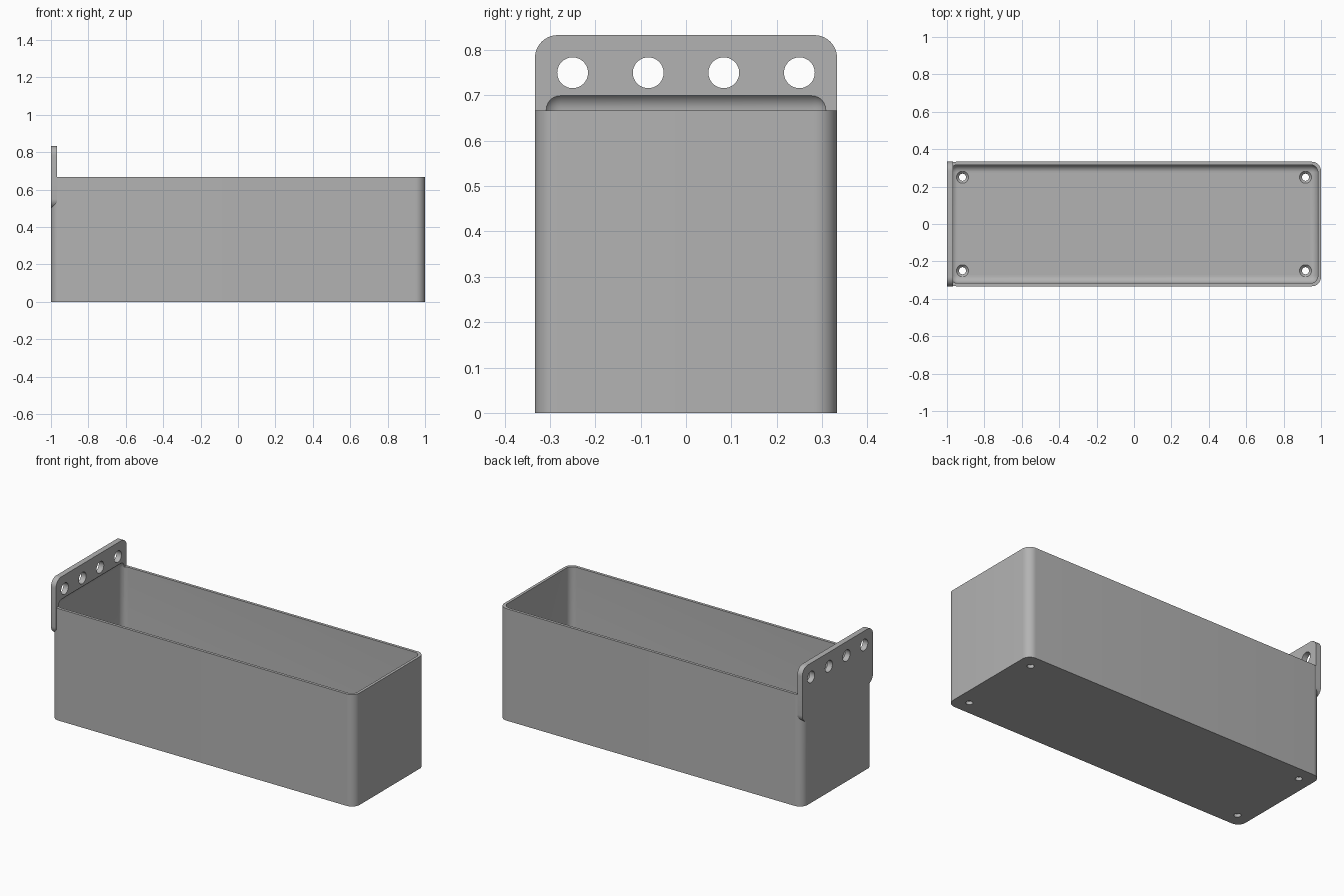
import bpy
import bmesh
from math import cos, sin, pi, radians
from mathutils import Matrix, Vector

if "Cube" in bpy.data.objects:
    bpy.data.objects.remove(bpy.data.objects["Cube"])

HALF_W, HEIGHT, CORNER = 0.333, 0.667, 0.05
PLATE_T, FLOOR, WALL = 0.033, 0.033, 0.0167

grey = bpy.data.materials.new("light grey")
grey.use_nodes = True
grey.diffuse_color = (0.45, 0.45, 0.45, 1)
grey.node_tree.nodes["Principled BSDF"].inputs["Base Color"].default_value = (0.45, 0.45, 0.45, 1)


def finish(name, bm):
    bmesh.ops.recalc_face_normals(bm, faces=bm.faces)
    mesh = bpy.data.meshes.new(name)
    bm.to_mesh(mesh)
    bm.free()
    mesh.materials.append(grey)
    obj = bpy.data.objects.new(name, mesh)
    bpy.context.collection.objects.link(obj)
    return obj


def rounded_rect(u0, u1, v0, v1, r, steps=10):
    """Outline of a rectangle with four round corners."""
    centres = [(u1 - r, v1 - r), (u0 + r, v1 - r), (u0 + r, v0 + r), (u1 - r, v0 + r)]
    return [(u + r * cos((q + i / steps) * pi / 2), v + r * sin((q + i / steps) * pi / 2))
            for q, (u, v) in enumerate(centres) for i in range(steps + 1)]


def prism(name, points, direction):
    bm = bmesh.new()
    face = bm.faces.new([bm.verts.new(p) for p in points])
    ext = bmesh.ops.extrude_face_region(bm, geom=[face])
    verts = [g for g in ext["geom"] if isinstance(g, bmesh.types.BMVert)]
    bmesh.ops.translate(bm, verts=verts, vec=Vector(direction))
    return finish(name, bm)


def boolean(target, tool, operation):
    """Apply a boolean and discard the tool."""
    tool.hide_render = True
    mod = target.modifiers.new("cut", "BOOLEAN")
    mod.operation, mod.solver, mod.object = operation, "EXACT", tool
    bpy.context.view_layer.objects.active = target
    bpy.ops.object.modifier_apply(modifier=mod.name)
    bpy.data.objects.remove(tool)


def cone(r1, r2, depth, matrix):
    bm = bmesh.new()
    bmesh.ops.create_cone(bm, cap_ends=True, segments=32, radius1=r1, radius2=r2,
                          depth=depth, matrix=matrix)
    return finish("cutter", bm)


# Outer body with round upright corners
box = prism("open_box", [(x, y, 0) for x, y in rounded_rect(-1, 1, -HALF_W, HALF_W, CORNER)],
            (0, 0, HEIGHT))

# Hanging plate at one end
plate = prism("hanging_plate",
              [(-1, y, z) for y, z in rounded_rect(-HALF_W, HALF_W, 0.5, 0.833, CORNER)],
              (PLATE_T, 0, 0))
boolean(box, plate, "UNION")

# Cavity with rounded edges, reaching slightly into the plate
top = 0.7075
bm = bmesh.new()
bmesh.ops.create_cube(bm, size=1)
bmesh.ops.scale(bm, verts=bm.verts, vec=(2 * (1 - WALL), 2 * (HALF_W - WALL), top - FLOOR))
bmesh.ops.translate(bm, verts=bm.verts, vec=(0, 0, (top + FLOOR) / 2))
bmesh.ops.bevel(bm, geom=bm.edges[:], offset=0.04, segments=8, profile=0.5, affect="EDGES")
boolean(box, finish("cavity", bm), "DIFFERENCE")

# Mounting holes through the plate
for i in range(4):
    turn = Matrix.Translation((-1, -0.25 + i / 6, 0.75)) @ Matrix.Rotation(pi / 2, 4, "Y")
    boolean(box, cone(0.034, 0.034, 0.2, turn), "DIFFERENCE")

# Countersunk holes in the floor corners
for x in (-0.917, 0.917):
    for y in (-0.25, 0.25):
        boolean(box, cone(0.019, 0.019, 0.2, Matrix.Translation((x, y, 0))), "DIFFERENCE")
        sink = Matrix.Translation((x, y, FLOOR - 0.006))
        boolean(box, cone(0.018, 0.034, 0.016, sink), "DIFFERENCE")

bpy.ops.object.select_all(action="DESELECT")
box.select_set(True)
bpy.context.view_layer.objects.active = box
bpy.ops.object.shade_smooth_by_angle(angle=radians(30))
